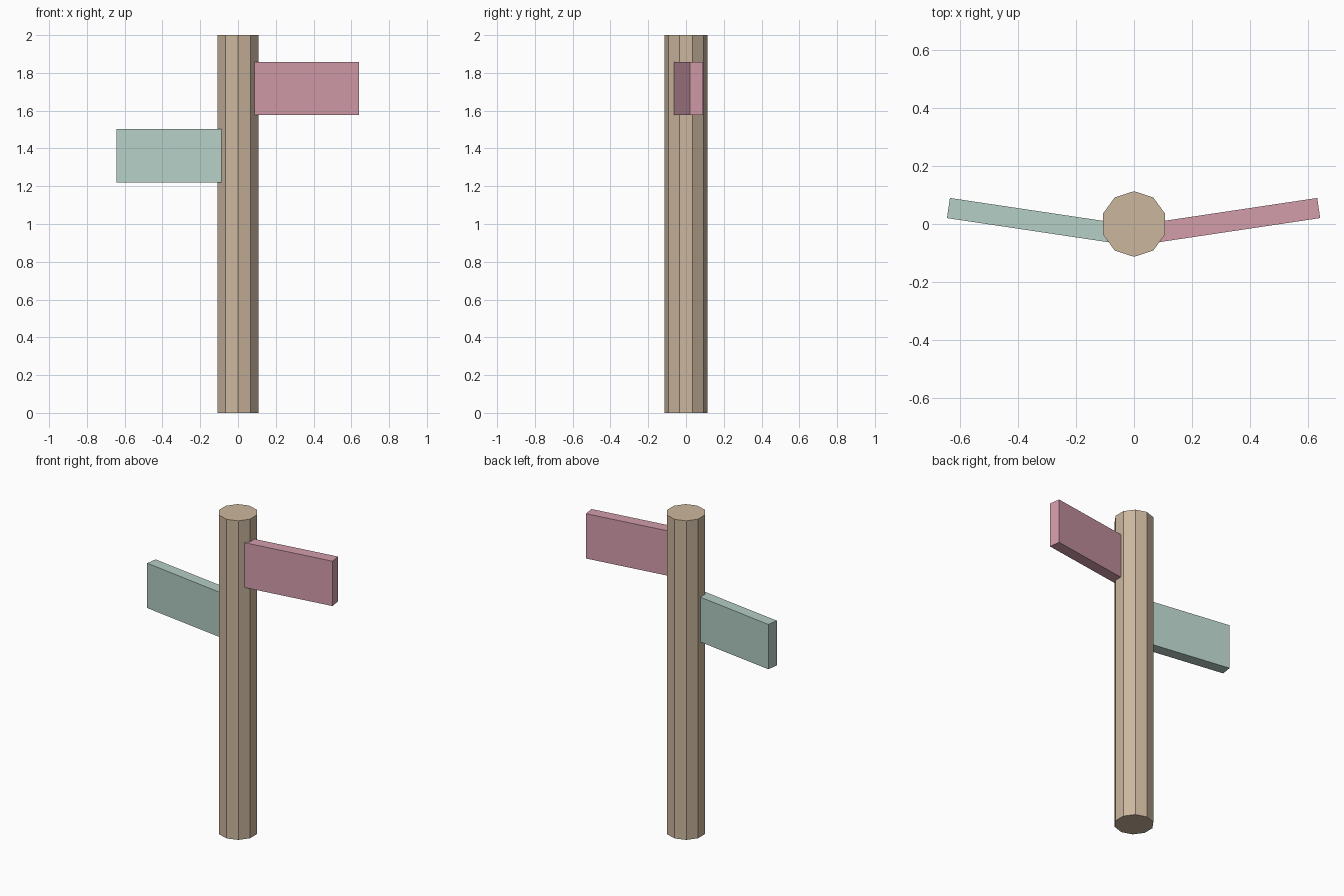
import bpy, bmesh
from math import sin, cos, pi, radians

if "Cube" in bpy.data.objects:
    bpy.data.objects.remove(bpy.data.objects["Cube"])


def prism(name, outline, z0, z1, color):
    """Extrude a flat xy outline from z0 to z1."""
    bm = bmesh.new()
    base = bm.faces.new([bm.verts.new((x, y, z0)) for x, y in outline])
    top = bmesh.ops.extrude_face_region(bm, geom=[base], use_keep_orig=True)
    verts = [v for v in top["geom"] if isinstance(v, bmesh.types.BMVert)]
    bmesh.ops.translate(bm, verts=verts, vec=(0, 0, z1 - z0))
    bmesh.ops.recalc_face_normals(bm, faces=bm.faces)
    mesh = bpy.data.meshes.new(name)
    bm.to_mesh(mesh)
    bm.free()
    mat = bpy.data.materials.new(name + "_paint")
    mat.diffuse_color = (*color, 1)
    mat.use_nodes = True
    mat.node_tree.nodes["Principled BSDF"].inputs["Base Color"].default_value = mat.diffuse_color
    mesh.materials.append(mat)
    obj = bpy.data.objects.new(name, mesh)
    bpy.context.collection.objects.link(obj)
    return obj


def board(name, side, tip_x, z0, z1, color):
    """Sign board angled slightly backwards; its inner end sits in the post."""
    a, length, half = radians(8.5), 0.58, 0.035
    tip = (tip_x, 0.055)
    outline = []
    for along, across in ((0, -half), (0, half), (-length, half), (-length, -half)):
        x = tip[0] + along * cos(a) - across * sin(a)
        y = tip[1] + along * sin(a) + across * cos(a)
        outline.append((side * x, y))
    return prism(name, outline, z0, z1, color)


# Ten-sided post with a corner facing front and back
ring = [(0.113 * sin(i * pi / 5), 0.113 * cos(i * pi / 5)) for i in range(10)]
prism("post", ring, 0, 2, (0.60, 0.47, 0.34))

# Two sign boards at different heights
board("upper_right_board", 1, 0.636, 1.577, 1.858, (0.65, 0.34, 0.41))
board("lower_left_board", -1, 0.639, 1.221, 1.502, (0.46, 0.62, 0.56))
